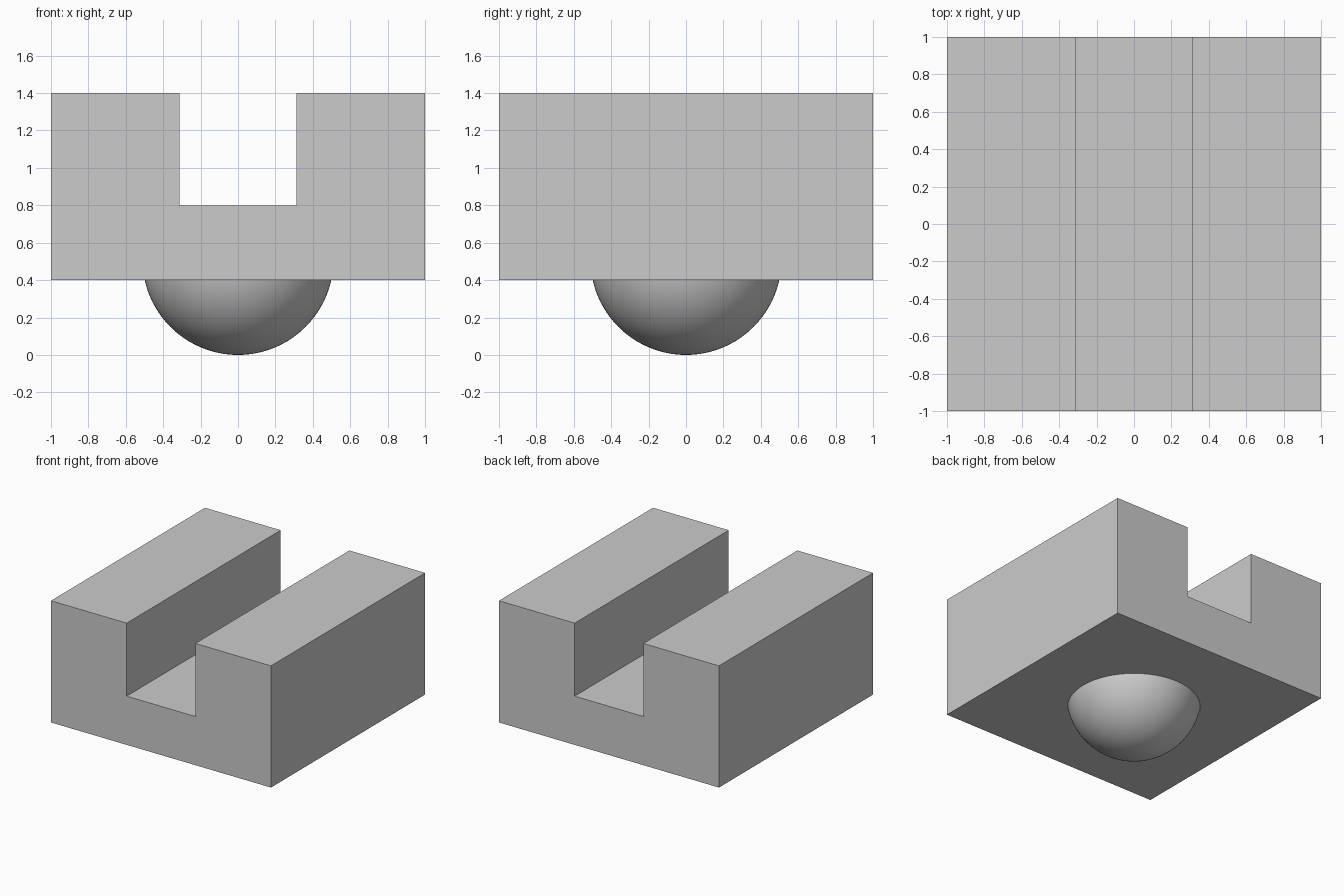
import bpy
import bmesh
import math
from mathutils import Matrix

cube = bpy.data.objects.get("Cube")
if cube:
    bpy.data.objects.remove(cube, do_unlink=True)

BASE_Z, FLOOR_Z, TOP_Z = 0.4, 0.8, 1.4
HALF, SLOT = 1.0, 0.312
RADIUS = 0.511

# Single grey material
grey = bpy.data.materials.new("plain_grey")
grey.use_nodes = True
colour = (0.6, 0.6, 0.6, 1)
grey.diffuse_color = colour
grey.node_tree.nodes["Principled BSDF"].inputs["Base Color"].default_value = colour


def add_object(name, bm):
    bmesh.ops.recalc_face_normals(bm, faces=bm.faces)
    mesh = bpy.data.meshes.new(name)
    bm.to_mesh(mesh)
    bm.free()
    mesh.materials.append(grey)
    obj = bpy.data.objects.new(name, mesh)
    bpy.context.collection.objects.link(obj)
    return obj


# Block with a straight channel: U-shaped profile extruded front to back
half_profile = [(HALF, BASE_Z), (HALF, TOP_Z), (SLOT, TOP_Z), (SLOT, FLOOR_Z)]
profile = half_profile + [(-x, z) for x, z in reversed(half_profile)]
bm = bmesh.new()
face = bm.faces.new([bm.verts.new((x, -HALF, z)) for x, z in profile])
result = bmesh.ops.extrude_face_region(bm, geom=[face])
moved = [v for v in result["geom"] if isinstance(v, bmesh.types.BMVert)]
bmesh.ops.translate(bm, vec=(0, 2 * HALF, 0), verts=moved)
add_object("slotted_block", bm)

# Round knob under the block: sphere trimmed at the underside
bm = bmesh.new()
bmesh.ops.create_uvsphere(bm, u_segments=96, v_segments=64, radius=RADIUS,
                          matrix=Matrix.Translation((0, 0, RADIUS)))
bmesh.ops.bisect_plane(bm, geom=bm.verts[:] + bm.edges[:] + bm.faces[:],
                       plane_co=(0, 0, BASE_Z), plane_no=(0, 0, 1),
                       clear_outer=True)
knob = add_object("round_knob", bm)
bpy.ops.object.select_all(action="DESELECT")
knob.select_set(True)
bpy.context.view_layer.objects.active = knob
bpy.ops.object.shade_smooth_by_angle(angle=math.radians(30))
